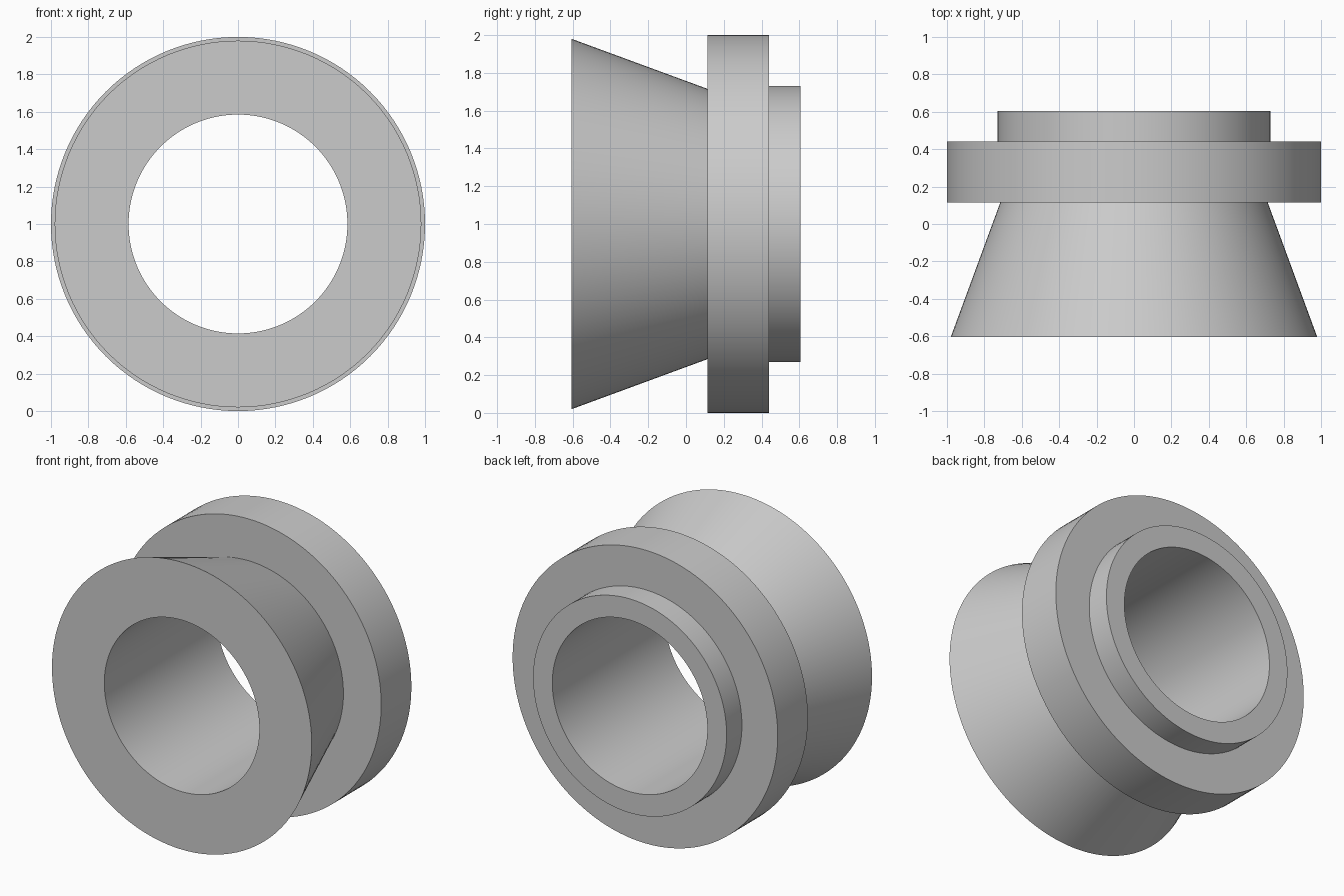
import bpy
import bmesh
import math

cube = bpy.data.objects.get("Cube")
if cube:
    bpy.data.objects.remove(cube, do_unlink=True)

SEGMENTS = 128
BORE = 0.585

# Plain grey metal
metal = bpy.data.materials.new("grey_metal")
metal.use_nodes = True
colour = (0.6, 0.6, 0.6, 1)
metal.diffuse_color = colour
metal.node_tree.nodes["Principled BSDF"].inputs["Base Color"].default_value = colour

# Closed section as (radius, y): flared nose, wide flange, rear collar, through bore
section = [
    (BORE, -0.605), (0.98, -0.605), (0.715, 0.115),
    (1.0, 0.115), (1.0, 0.44),
    (0.73, 0.44), (0.73, 0.605), (BORE, 0.605),
]

# Turn the section around the horizontal axis
bm = bmesh.new()
rings = []
for i in range(SEGMENTS):
    a = math.tau * i / SEGMENTS
    rings.append([bm.verts.new((r * math.sin(a), y, 1 + r * math.cos(a)))
                  for r, y in section])
for i in range(SEGMENTS):
    here, after = rings[i], rings[(i + 1) % SEGMENTS]
    for j in range(len(section)):
        k = (j + 1) % len(section)
        bm.faces.new((here[j], here[k], after[k], after[j]))
bmesh.ops.recalc_face_normals(bm, faces=bm.faces)

mesh = bpy.data.meshes.new("flanged_bushing")
bm.to_mesh(mesh)
bm.free()
mesh.materials.append(metal)
bushing = bpy.data.objects.new("flanged_bushing", mesh)
bpy.context.collection.objects.link(bushing)

# Smooth round walls, crisp rims
bpy.ops.object.select_all(action='DESELECT')
bushing.select_set(True)
bpy.context.view_layer.objects.active = bushing
bpy.ops.object.shade_smooth_by_angle(angle=math.radians(30))
